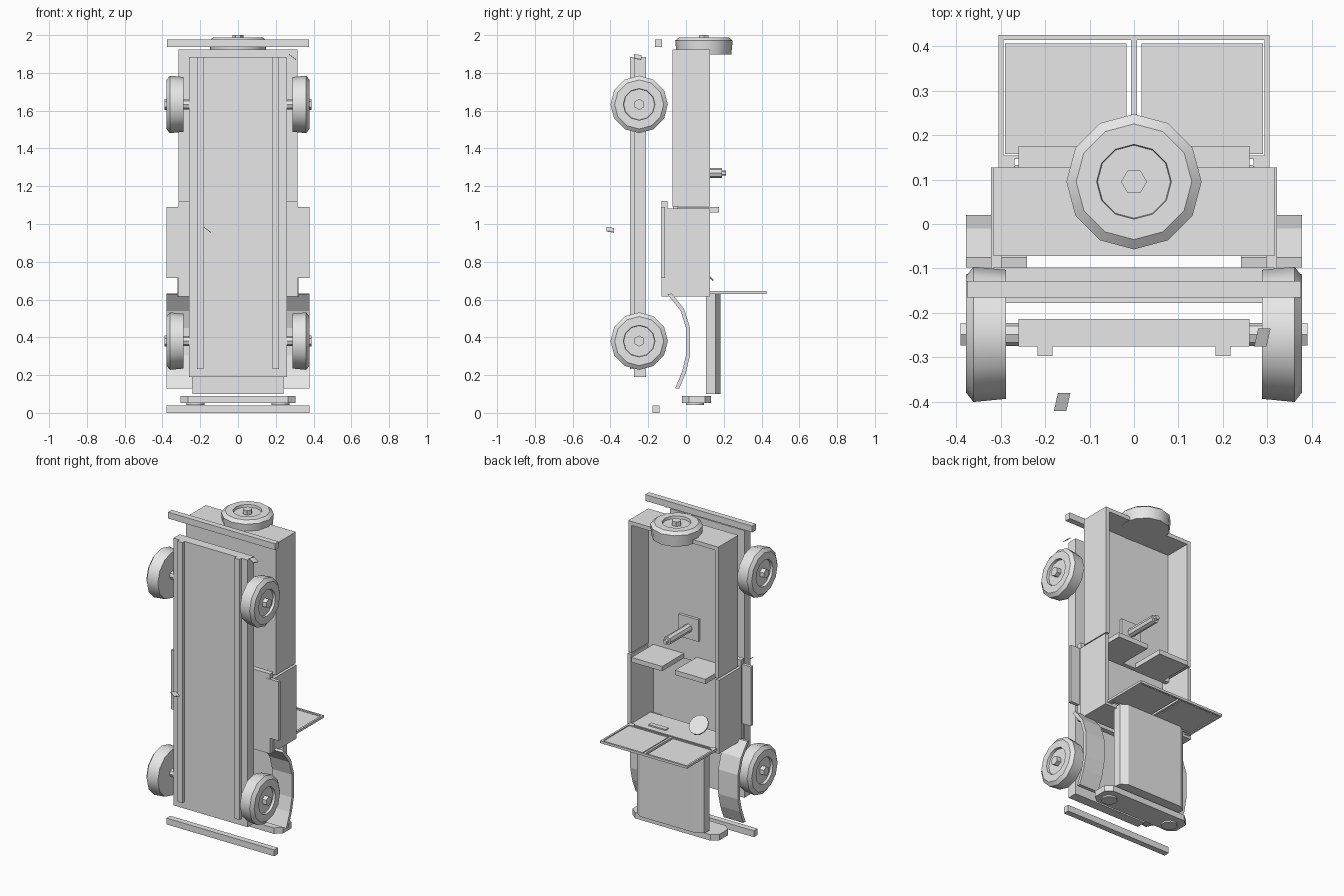
import bpy, bmesh, math
from mathutils import Matrix, Vector

if "Cube" in bpy.data.objects:
    bpy.data.objects.remove(bpy.data.objects["Cube"])

grey = bpy.data.materials.new("plain_grey")
grey.diffuse_color = (0.8, 0.8, 0.8, 1)
grey.use_nodes = True
grey.node_tree.nodes["Principled BSDF"].inputs["Base Color"].default_value = grey.diffuse_color


def finish(name, bm, matrix=None, smooth=False):
    bmesh.ops.recalc_face_normals(bm, faces=bm.faces)
    if matrix:
        bmesh.ops.transform(bm, matrix=matrix, verts=bm.verts)
    me = bpy.data.meshes.new(name)
    bm.to_mesh(me)
    bm.free()
    me.materials.append(grey)
    ob = bpy.data.objects.new(name, me)
    bpy.context.collection.objects.link(ob)
    if smooth:
        bpy.ops.object.select_all(action='DESELECT')
        ob.select_set(True)
        bpy.context.view_layer.objects.active = ob
        bpy.ops.object.shade_smooth_by_angle(angle=math.radians(32))
    return ob


def boxes(name, *ranges):
    """One object from boxes given as (x0, x1, y0, y1, z0, z1)."""
    bm = bmesh.new()
    for x0, x1, y0, y1, z0, z1 in ranges:
        m = Matrix.Translation(((x0 + x1) / 2, (y0 + y1) / 2, (z0 + z1) / 2)) \
            @ Matrix.Diagonal((x1 - x0, y1 - y0, z1 - z0, 1))
        bmesh.ops.create_cube(bm, size=1, matrix=m)
    return finish(name, bm)


def prism(name, pts, offset):
    """Extrude a closed outline of 3D points by an offset."""
    bm = bmesh.new()
    face = bm.faces.new([bm.verts.new(p) for p in pts])
    ext = bmesh.ops.extrude_face_region(bm, geom=[face])
    # keep the starting cap so the solid is closed
    bmesh.ops.translate(bm, vec=offset, verts=[v for v in ext["geom"] if isinstance(v, bmesh.types.BMVert)])
    if not face.is_valid:
        bmesh.ops.holes_fill(bm, edges=bm.edges)
    return finish(name, bm)


def rod(name, a, b, r, sides=8):
    a, b = Vector(a), Vector(b)
    bm = bmesh.new()
    bmesh.ops.create_cone(bm, cap_ends=True, segments=sides, radius1=r, radius2=r, depth=(b - a).length)
    rot = (b - a).to_track_quat('Z', 'Y').to_matrix().to_4x4()
    return finish(name, bm, Matrix.Translation((a + b) / 2) @ rot, smooth=sides > 6)


def wheel(name, matrix):
    """Twelve sided tyre with a recessed disc and a hexagonal hub."""
    profile = [(0, .145), (.073, .152), (.09, .13), (.09, .084), (.074, .082)]
    bm = bmesh.new()
    rings = [[bm.verts.new((r * math.cos(k * math.pi / 6), r * math.sin(k * math.pi / 6), h))
              for k in range(12)] for h, r in profile]
    for lo, hi in zip(rings, rings[1:]):
        for k in range(12):
            bm.faces.new((lo[k], lo[(k + 1) % 12], hi[(k + 1) % 12], hi[k]))
    bm.faces.new(rings[0][::-1])
    bm.faces.new(rings[-1])
    hub = [[bm.verts.new((.029 * math.cos(k * math.pi / 3), .029 * math.sin(k * math.pi / 3), h))
            for k in range(6)] for h in (.06, .102)]
    for k in range(6):
        bm.faces.new((hub[0][k], hub[0][(k + 1) % 6], hub[1][(k + 1) % 6], hub[1][k]))
    bm.faces.new(hub[0][::-1])
    bm.faces.new(hub[1])
    finish(name, bm, matrix, smooth=True)


# chassis and bumpers
boxes("chassis", (-.26, .26, -.275, -.213, .19, 1.885))
boxes("chassis_rails", *[(s * .2 - .017, s * .2 + .017, -.297, -.27, .233, 1.885) for s in (-1, 1)])
boxes("front_bumper", (-.378, .378, -.177, -.14, 0, .04))
boxes("rear_bumper", (-.375, .375, -.165, -.128, 1.937, 1.977))

# wheels and axles
for label, z in (("front", .38), ("rear", 1.633)):
    rod(label + "_axle", (-.3, -.248, z), (.3, -.248, z), .014)
    for s in (-1, 1):
        side = "right" if s > 0 else "left"
        rod(f"{label}_{side}_axle_sleeve", (s * .25, -.248, z), (s * .295, -.248, z), .026)
        wheel(f"{label}_{side}_wheel",
              Matrix.Translation((s * .288, -.248, z)) @ Matrix.Rotation(s * math.pi / 2, 4, 'Y'))
wheel("spare_wheel", Matrix.Translation((0, .095, 1.898)))

# rear tub, open on top
boxes("rear_tub",
      (-.316, .316, -.072, -.042, 1.092, 1.925),
      (-.316, -.292, -.042, .127, 1.092, 1.925),
      (.292, .316, -.042, .127, 1.092, 1.925),
      (-.292, .292, -.042, .127, 1.9, 1.925))

# cab
boxes("cab_sides", *[(s * .309 - .012, s * .309 + .012, -.1, .127, .615, 1.082) for s in (-1, 1)])
boxes("cab_floor", (-.316, .316, -.13, -.098, .615, 1.122))
boxes("firewall", (-.297, .297, -.07, .127, .615, .64))
boxes("seat_riser", (-.297, .297, -.07, -.042, 1.06, 1.092))
boxes("side_steps", (-.378, -.29, -.133, -.112, .715, 1.09), (.29, .378, -.133, -.112, .715, 1.09))
boxes("seat_backs", (-.26, -.045, -.05, .175, 1.06, 1.09), (.045, .26, -.05, .175, 1.06, 1.09))
boxes("dash_panel", (.08, .2, .06, .09, .64, .648))

# steering wheel
bm = bmesh.new()
bmesh.ops.create_cone(bm, cap_ends=True, segments=12, radius1=.062, radius2=.062, depth=.008)
finish("steering_wheel", bm, Matrix.Translation((-.16, .1, .745)) @ Matrix.Rotation(math.radians(135), 4, 'X'))

# pedestal in the tub
boxes("pedestal_base", (-.07, .07, -.042, -.025, 1.2, 1.34))
rod("pedestal_post", (0, -.03, 1.27), (0, .19, 1.27), .026)
rod("pedestal_pin", (0, .18, 1.27), (0, .212, 1.27), .014, 6)

# windshield frame and panes
frame = [(-.305, .305, .413, .425, .63, .645), (-.305, .305, .146, .154, .63, .645),
         (-.007, .007, .15, .415, .63, .645)]
for s in (-1, 1):
    frame += [(s * .299 - .006, s * .299 + .006, .125, .42, .63, .645),
              (s * .283 - .014, s * .283 + .014, .125, .15, .63, .645)]
boxes("windshield_frame", *frame)
boxes("windshield_panes", (-.29, -.017, .157, .406, .634, .641), (.017, .29, .157, .406, .634, .641))

# hood shell with chamfered shoulders
prism("hood", [(x, y, .1) for x, y in ((-.24, .107), (-.236, .155), (-.195, .182),
                                       (.195, .182), (.236, .155), (.24, .107))], (0, 0, .53))

# grille with cut corners and round lamps
corner = [(.305, .015), (.305, .1), (.265, .133), (-.265, .133),
          (-.305, .1), (-.305, .015), (-.265, -.02), (.265, -.02)]
prism("grille", [(x, y, .052) for x, y in corner], (0, 0, .038))
for s in (-1, 1):
    rod("right_lamp" if s > 0 else "left_lamp", (s * .225, .047, .042), (s * .225, .047, .06), .047, 12)

# curved front fenders
outer = [(-.075, .632), (-.01, .55), (.02, .455), (.02, .3), (.0, .215), (-.035, .13)]
inner = [(-.057, .13), (-.02, .22), (.0, .305), (.0, .45), (-.028, .54), (-.098, .628)]
for s in (-1, 1):
    prism("right_fender" if s > 0 else "left_fender",
          [(s * .24, y, z) for y, z in outer + inner], (s * .138, 0, 0))

# small loose tilted plates under the chassis
for name, x, y, z in (("rear_tab", .27, -.275, 1.9), ("side_tab", -.18, -.42, .985)):
    prism(name, [(x + dx, y + dy, z - .75 * dx) for dx, dy in ((0, 0), (.028, 0), (.037, .04), (.009, .04))],
          (0, 0, -.004))
